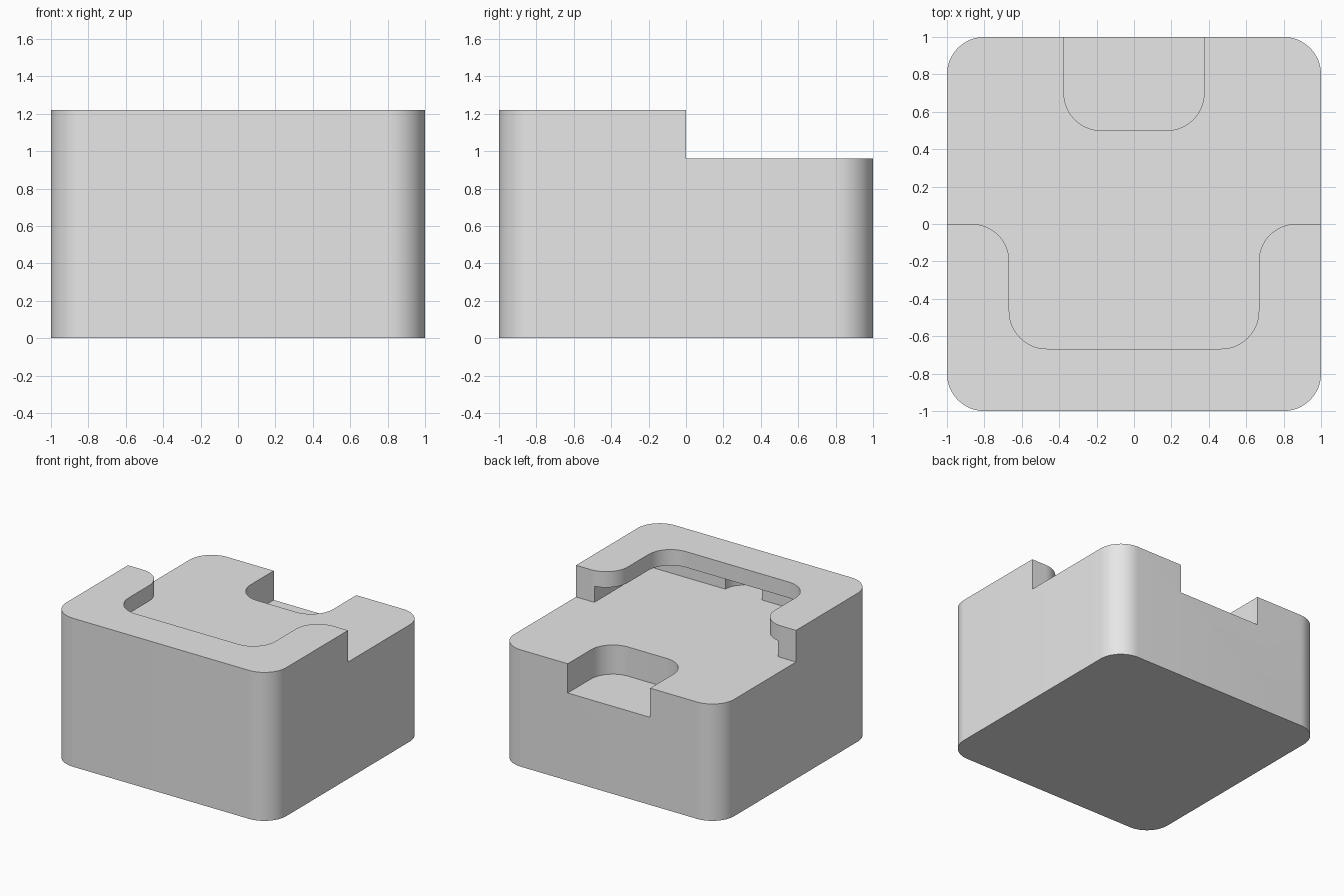
import bpy, bmesh, math

if "Cube" in bpy.data.objects:
    bpy.data.objects.remove(bpy.data.objects["Cube"], do_unlink=True)

BASE_TOP, SLOT_TOP, TOP = 0.96, 1.09, 1.22
NOTCH_FLOOR = 0.72
R = 0.2


def rounded(corners, steps=16):
    """Outline with each (x, y, radius) right-angle corner rounded."""
    out = []
    for i, (x, y, r) in enumerate(corners):
        px, py, _ = corners[i - 1]
        nx, ny, _ = corners[(i + 1) % len(corners)]
        if r == 0:
            out.append((x, y))
            continue
        la, lb = math.hypot(px - x, py - y), math.hypot(nx - x, ny - y)
        ax, ay, bx, by = (px - x) / la, (py - y) / la, (nx - x) / lb, (ny - y) / lb
        for k in range(steps + 1):
            t = math.pi / 2 * k / steps
            u, v = 1 - math.sin(t), 1 - math.cos(t)
            out.append((x + r * (ax * u + bx * v), y + r * (ay * u + by * v)))
    return out


def mirrored(half):
    """Complete a right-hand half outline across x = 0."""
    return half + [(-x, y, r) for x, y, r in reversed(half)]


def prism(name, corners, low, high):
    bm = bmesh.new()
    face = bm.faces.new([bm.verts.new((x, y, low)) for x, y in rounded(corners)])
    ext = bmesh.ops.extrude_face_region(bm, geom=[face])
    verts = [g for g in ext["geom"] if isinstance(g, bmesh.types.BMVert)]
    bmesh.ops.translate(bm, verts=verts, vec=(0, 0, high - low))
    bmesh.ops.remove_doubles(bm, verts=bm.verts, dist=1e-5)
    bmesh.ops.recalc_face_normals(bm, faces=bm.faces)
    mesh = bpy.data.meshes.new(name)
    bm.to_mesh(mesh)
    bm.free()
    obj = bpy.data.objects.new(name, mesh)
    bpy.context.collection.objects.link(obj)
    return obj


# Solid block with rounded vertical corners
block = prism("block", mirrored([(1, 1, R), (1, -1, R)]), 0, TOP)

# Open pocket leaving the U-shaped rim, with rounded arm ends
pocket = prism("pocket_cutter", mirrored(
    [(1.2, 1.2, 0), (1.2, 0, 0), (0.667, 0, R), (0.667, -0.667, R)]), BASE_TOP, TOP + 0.2)

# Undercut slot below the rim, with a half-round bay at the front
slot = prism("slot_cutter", mirrored(
    [(0.833, 1.2, 0), (0.833, -0.75, 0), (0.167, -0.75, 0), (0.167, -0.917, 0.167)]),
    BASE_TOP, SLOT_TOP)

# Rounded notch in the back edge
notch = prism("notch_cutter", mirrored([(0.375, 1.2, 0), (0.375, 0.5, R)]),
              NOTCH_FLOOR, TOP + 0.2)

bpy.context.view_layer.objects.active = block
for cutter in (pocket, slot, notch):
    cutter.hide_render = True
    mod = block.modifiers.new(cutter.name, "BOOLEAN")
    mod.operation, mod.solver, mod.object = "DIFFERENCE", "EXACT", cutter
    bpy.ops.object.modifier_apply(modifier=mod.name)
    bpy.data.objects.remove(cutter, do_unlink=True)

# Single grey finish
grey = bpy.data.materials.new("light_grey")
grey.use_nodes = True
grey.diffuse_color = (0.8, 0.8, 0.8, 1)
grey.node_tree.nodes["Principled BSDF"].inputs["Base Color"].default_value = grey.diffuse_color
block.data.materials.clear()
block.data.materials.append(grey)
for poly in block.data.polygons:
    poly.material_index = 0

bpy.ops.object.select_all(action="DESELECT")
block.select_set(True)
bpy.ops.object.shade_smooth_by_angle(angle=math.radians(30))
